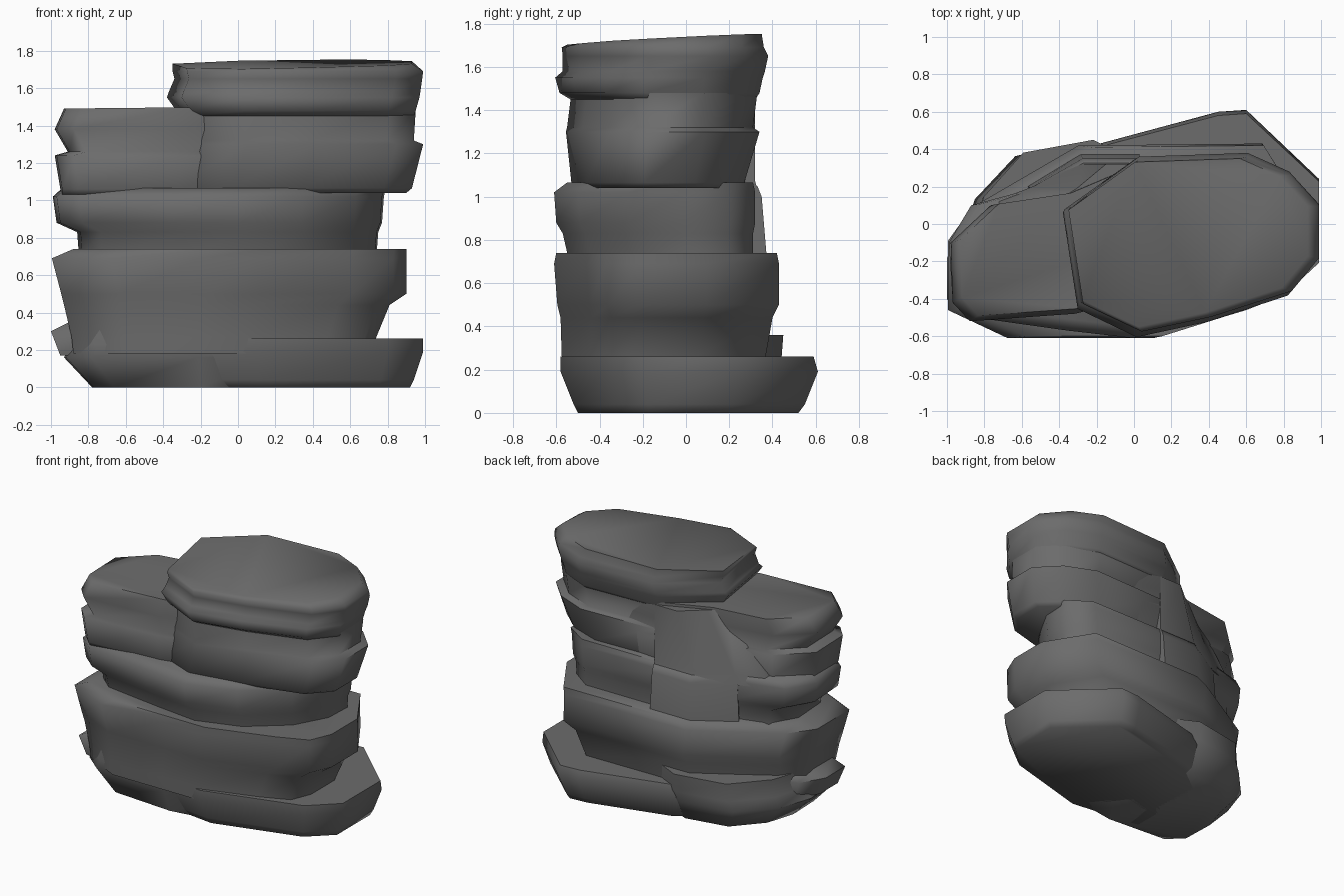
import bpy
import bmesh

# Remove the default object
default = bpy.data.objects.get("Cube")
if default:
    bpy.data.objects.remove(default, do_unlink=True)

# One dark stone colour
STONE = (0.15, 0.15, 0.15, 1.0)
stone = bpy.data.materials.new("dark_grey_stone")
stone.use_nodes = True
stone.diffuse_color = STONE
shader = next(n for n in stone.node_tree.nodes if n.type == "BSDF_PRINCIPLED")
shader.inputs["Base Color"].default_value = STONE


def rock_layer(name, outline, levels, tilt_x=0.0, tilt_y=0.0):
    """Stack copies of a plan outline, each stretched to the bounds of its level.

    outline: corner points in plan, anticlockwise
    levels: (height, left edge, right edge, front edge, back edge), bottom up
    tilt: slope of the topmost ring along x and y
    """
    xs = [p[0] for p in outline]
    ys = [p[1] for p in outline]

    def stretch(value, values, low, high):
        span = max(values) - min(values)
        return low + (value - min(values)) / span * (high - low)

    bm = bmesh.new()
    rings = []
    for level in levels:
        z, left, right, front, back = level
        ring = []
        for px, py in outline:
            x = stretch(px, xs, left, right)
            y = stretch(py, ys, front, back)
            slope = tilt_x * x + tilt_y * y if level is levels[-1] else 0.0
            ring.append(bm.verts.new((x, y, z + slope)))
        rings.append(ring)

    # Walls between neighbouring rings, then the two caps
    count = len(outline)
    for lower, upper in zip(rings, rings[1:]):
        for i in range(count):
            j = (i + 1) % count
            bm.faces.new((lower[i], lower[j], upper[j], upper[i]))
    bm.faces.new(list(reversed(rings[0])))
    bm.faces.new(rings[-1])
    bmesh.ops.recalc_face_normals(bm, faces=bm.faces[:])

    mesh = bpy.data.meshes.new(name)
    bm.to_mesh(mesh)
    bm.free()
    mesh.materials.append(stone)
    layer = bpy.data.objects.new(name, mesh)
    bpy.context.collection.objects.link(layer)

    # Soft shading that keeps the ledges crisp
    bpy.ops.object.select_all(action="DESELECT")
    bpy.context.view_layer.objects.active = layer
    layer.select_set(True)
    bpy.ops.object.shade_smooth_by_angle(angle=1.2)


# Wide foot slab that juts out to the left and back
rock_layer(
    "foot_slab",
    [(-.5, -.5), (-.2, -.54), (.1, -.58), (.8, -.38), (.99, -.2),
     (.99, .24), (.6, .61), (.45, .6), (-.22, .42), (-.5, .2)],
    [(0, -.4, .92, -.5, .52),
     (.04, -.45, .94, -.52, .55),
     (.19, -.5, .99, -.58, .61),
     (.26, -.5, .99, -.58, .59)],
)

# Second foot block under the low side
rock_layer(
    "foot_block",
    [(-.93, -.1), (-.92, -.4), (-.78, -.52), (-.2, -.56), (.2, -.5),
     (.3, .2), (-.24, .46), (-.63, .39), (-.85, .15)],
    [(0, -.78, .2, -.5, .34),
     (.16, -.93, .28, -.55, .43),
     (.23, -.89, .3, -.565, .44),
     (.36, -.88, .3, -.55, .45)],
)

# Small chip on the side of the foot
rock_layer(
    "side_chip",
    [(-1, -.18), (-1, -.42), (-.8, -.48), (-.7, .1), (-.9, 0)],
    [(.17, -.95, -.7, -.44, .05),
     (.3, -1, -.7, -.46, .08),
     (.35, -.9, -.7, -.44, .08)],
)

# Lower body with an overhanging top rim
rock_layer(
    "lower_body",
    [(-1, -.08), (-1, -.45), (-.68, -.6), (-.2, -.6), (.1, -.6),
     (.6, -.45), (.83, -.36), (.9, -.2), (.9, .1), (.68, .44),
     (-.3, .43), (-.87, .1)],
    [(.18, -.88, .71, -.57, .35),
     (.27, -.89, .74, -.575, .37),
     (.44, -.93, .81, -.58, .4),
     (.5, -.945, .9, -.595, .43),
     (.69, -.995, .9, -.61, .43),
     (.74, -.88, .9, -.6, .42)],
)

# Middle layer, bulging at its upper edge and cut back at the front corner
rock_layer(
    "middle_layer",
    [(-.99, -.1), (-.97, -.4), (-.85, -.5), (-.35, -.57), (0, -.61),
     (.35, -.5), (.64, -.27), (.78, -.02), (.79, .2), (.62, .32),
     (-.2, .32), (-.5, .2), (-.87, .1)],
    [(.7, -.85, .74, -.54, .31),
     (.83, -.86, .75, -.57, .31),
     (.88, -.97, .77, -.6, .32),
     (1.02, -.99, .78, -.61, .32),
     (1.065, -.94, .79, -.55, .31)],
)

# Panel standing proud of the middle layer at the back
rock_layer(
    "back_panel",
    [(.03, .1), (.03, .37), (-.28, .37), (-.56, .2), (-.5, .1)],
    [(.7, -.57, .03, .1, .375),
     (1, -.55, .03, .1, .35),
     (1.05, -.53, .03, .1, .33)],
)

# Low shoulder with two rounded ridges, running on behind the high side
rock_layer(
    "low_shoulder",
    [(-.95, -.08), (-.94, -.4), (-.85, -.5), (-.3, -.46), (.1, -.36),
     (.6, .1), (.6, .3), (.02, .34), (-.35, .18), (-.74, .12)],
    [(1.03, -.95, .6, -.49, .27),
     (1.06, -.95, .6, -.51, .27),
     (1.24, -.98, .6, -.52, .32),
     (1.26, -.91, .6, -.5, .31),
     (1.38, -.98, .6, -.52, .32),
     (1.5, -.93, .6, -.49, .32)],
    tilt_x=.01,
)

# Sloping fill between the shoulder and the panel
rock_layer(
    "back_ramp",
    [(-.72, 0), (.03, 0), (.03, .32), (-.27, .32), (-.53, .19), (-.72, .12)],
    [(1, -.73, .03, 0, .34),
     (1.07, -.72, .03, 0, .32),
     (1.48, -.42, .03, 0, .32)],
)

# High side and its cap share one plan shape
HIGH_PLAN = [(-.38, .06), (-.3, -.45), (.02, -.6), (.4, -.52), (.84, -.38),
             (.99, -.2), (.99, .08), (.83, .25), (.6, .35), (0, .33)]

rock_layer(
    "high_block",
    HIGH_PLAN,
    [(1.04, -.38, .9, -.5, .26),
     (1.065, -.42, .93, -.53, .27),
     (1.3, -.34, .99, -.555, .34),
     (1.32, -.34, .94, -.55, .31),
     (1.48, -.34, .95, -.53, .33)],
)

rock_layer(
    "top_cap",
    HIGH_PLAN,
    [(1.45, -.33, .94, -.535, .32),
     (1.48, -.33, .95, -.585, .34),
     (1.55, -.38, .97, -.605, .355),
     (1.58, -.37, .975, -.57, .365),
     (1.65, -.34, .985, -.57, .38),
     (1.69, -.35, .99, -.575, .36),
     (1.73, -.35, .93, -.55, .35)],
    tilt_x=.01, tilt_y=.05,
)
